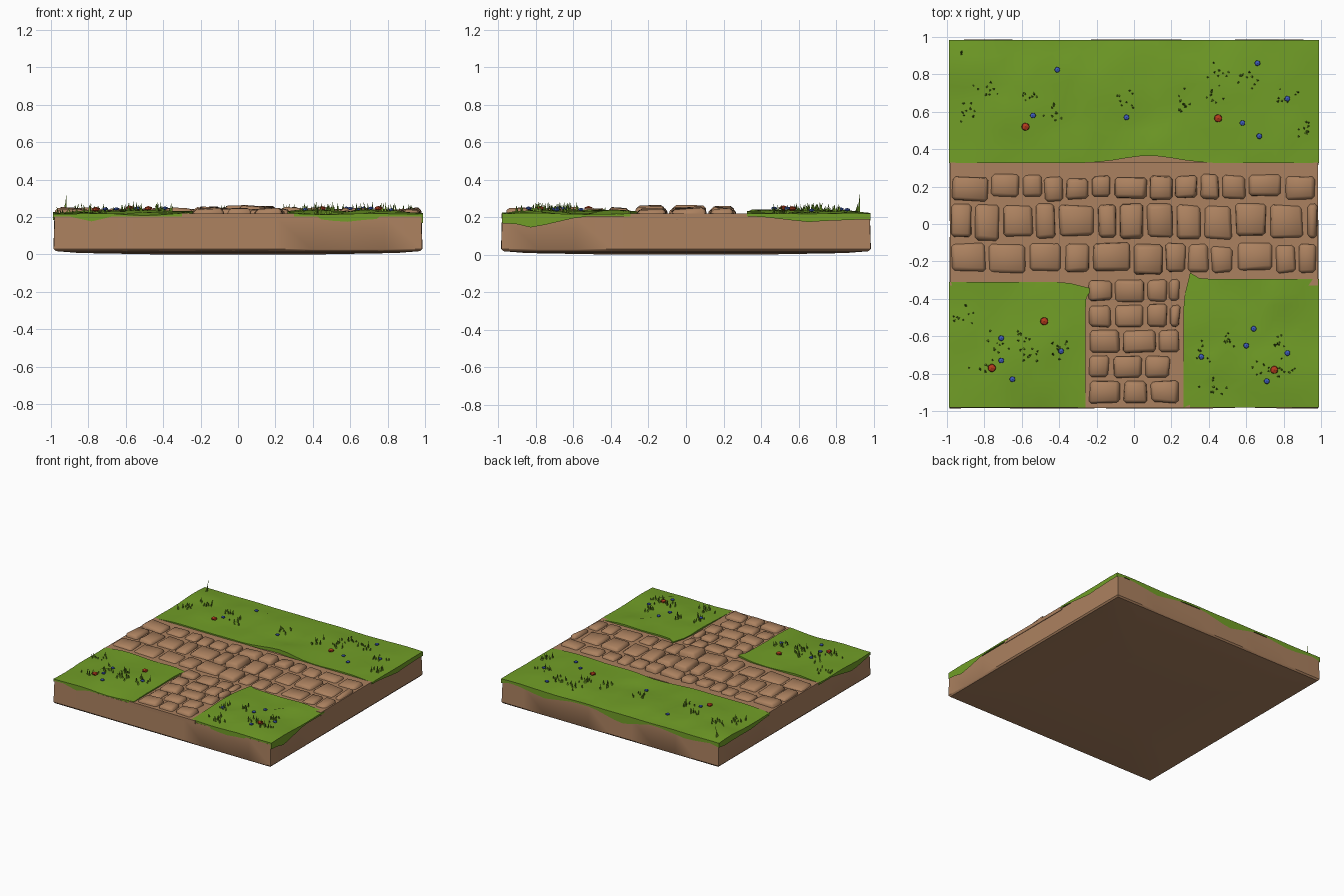
import bpy, bmesh, math, random
from mathutils import Vector, Matrix, noise

if "Cube" in bpy.data.objects:
    bpy.data.objects.remove(bpy.data.objects["Cube"])

random.seed(7)


def material(name, rgb):
    m = bpy.data.materials.new(name)
    m.diffuse_color = (*rgb, 1)
    m.use_nodes = True
    m.node_tree.nodes["Principled BSDF"].inputs["Base Color"].default_value = m.diffuse_color
    return m


DIRT = material("dirt brown", (0.41, 0.22, 0.115))
GRASS = material("grass green", (0.165, 0.34, 0.02))
RED = material("flower red", (0.45, 0.045, 0.012))
BLUE = material("flower blue", (0.05, 0.11, 0.5))


def finish(bm, name, mat, angle=None):
    bmesh.ops.recalc_face_normals(bm, faces=bm.faces[:])
    me = bpy.data.meshes.new(name)
    bm.to_mesh(me)
    bm.free()
    ob = bpy.data.objects.new(name, me)
    bpy.context.collection.objects.link(ob)
    me.materials.append(mat)
    if angle:
        bpy.ops.object.select_all(action='DESELECT')
        ob.select_set(True)
        bpy.context.view_layer.objects.active = ob
        bpy.ops.object.shade_smooth_by_angle(angle=math.radians(angle))
    return ob


def ground(x, y):
    """Gently rolling lawn that sinks toward the tile rim."""
    rim = max(0, max(abs(x), abs(y)) - 0.8) / 0.2
    return 0.231 + 0.014 * noise.noise(Vector((x * 3, y * 3, 4))) - 0.014 * rim


# Dirt block: stacked square rings, closing in a shallow bulge underneath
bm = bmesh.new()
N = 10
rings = []
for half, z in ((0.93, 0.208), (0.98, 0.203), (0.985, 0.03), (0.975, 0.018), (0.85, 0.008), (0.4, 0.0)):
    ring = []
    for k in range(4 * N):
        side, t = divmod(k, N)
        p = Vector((-half + 2 * half * t / N, -half, z))
        p = Matrix.Rotation(side * math.pi / 2, 3, 'Z') @ p
        if 0.02 < z < 0.205:
            w = 0.006 * noise.noise(Vector((p.x * 4, p.y * 4, 0)))
            p.x += w
            p.y += w
        ring.append(bm.verts.new(p))
    rings.append(ring)
for a, b in zip(rings, rings[1:]):
    for k in range(4 * N):
        j = (k + 1) % (4 * N)
        bm.faces.new((a[k], a[j], b[j], b[k]))
bm.faces.new(rings[0])
bm.faces.new(rings[-1])
finish(bm, "dirt_block", DIRT, 40)

# Dirt sills where the path meets the rim
for name, c, s in (("path_bed_long", (0, 0, 0.205), (1.97, 0.66, 0.03)),
                   ("path_bed_short", (0, -0.63, 0.205), (0.6, 0.71, 0.028))):
    bm = bmesh.new()
    bmesh.ops.create_cube(bm, size=1, matrix=Matrix.Translation(c) @ Matrix.Diagonal((*s, 1)))
    finish(bm, name, DIRT)

# Grass hanging over the rim: dips given as (wall, position, depth)
DIPS = [('-y', -0.68, 0.07), ('-y', 0.57, 0.03), ('-y', 0.95, 0.015),
        ('+x', -0.82, 0.06), ('+x', 0.65, 0.03), ('+x', 0.95, 0.02),
        ('+y', -0.7, 0.03), ('+y', -0.1, 0.06), ('+y', 0.6, 0.04),
        ('-x', -0.75, 0.05), ('-x', 0.6, 0.03), ('-x', 0.9, 0.03)]


def hem(p):
    walls = {'-y': (-p.y, p.x), '+y': (p.y, p.x), '+x': (p.x, p.y), '-x': (-p.x, p.y)}
    z = 0.203
    for wall, pos, depth in DIPS:
        out, along = walls[wall]
        if out > 0.97:
            z -= depth * max(0, 1 - abs(along - pos) / 0.26)
    return z


def lawn(name, x0, x1, y0, y1, corner=None, wavy=False):
    nx, ny = round((x1 - x0) / 0.08), round((y1 - y0) / 0.08)
    bm = bmesh.new()
    grid = {}
    for i in range(nx + 1):
        for j in range(ny + 1):
            x, y = x0 + (x1 - x0) * i / nx, y0 + (y1 - y0) * j / ny
            inner = 0 < i < nx and 0 < j < ny
            if inner:
                x += random.uniform(-0.02, 0.02)
                y += random.uniform(-0.02, 0.02)
            if corner:    # round the corner facing the crossing
                r = 0.12
                a, b = r - abs(x - corner[0]), r - abs(y - corner[1])
                if a > 0 and b > 0:
                    k = 1 - max(a, b) / math.hypot(a, b)
                    x += math.copysign(a * k, x - corner[0])
                    y += math.copysign(b * k, y - corner[1])
            if wavy and j == 0:
                y += 0.04 * math.exp(-((x - 0.08) / 0.2) ** 2)
            z = ground(x, y) + random.uniform(-0.007, 0.007) * inner
            grid[i, j] = bm.verts.new((x, y, z))
    for i in range(nx):
        for j in range(ny):
            bm.faces.new((grid[i, j], grid[i + 1, j], grid[i + 1, j + 1], grid[i, j + 1]))
    edges = [e for e in bm.edges if e.is_boundary]
    for v in (g for g in bmesh.ops.extrude_edge_only(bm, edges=edges)['geom']
              if isinstance(g, bmesh.types.BMVert)):
        v.co.z = hem(v.co)
    finish(bm, name, GRASS, 35)


R = 0.99
lawn("lawn_back", -R, R, 0.325, 0.985, wavy=True)
lawn("lawn_front_left", -R, -0.26, -R + 0.01, -0.31, (-0.26, -0.31))
lawn("lawn_front_right", 0.265, R, -R + 0.01, -0.295, (0.265, -0.295))


# Paving stones: bevelled blocks, tilted and slightly skewed
def stone(bm, cx, cy, w, d, top):
    tmp = bmesh.ops.create_cube(bm, size=1)['verts']
    tilt = Matrix.Rotation(random.uniform(-.09, .09), 4, 'X') @ Matrix.Rotation(random.uniform(-.09, .09), 4, 'Y')
    for v in tmp:
        shrink = 0.86 if v.co.z > 0 else 1
        p = Vector((v.co.x * w * shrink, v.co.y * d * shrink, (top - 0.18) * v.co.z))
        p += Vector((random.uniform(-.008, .008), random.uniform(-.008, .008), 0))
        v.co = tilt @ p + Vector((cx, cy, (top + 0.18) / 2))
        v.co.x = max(-0.99, min(0.99, v.co.x))
        v.co.y = max(-0.985, v.co.y)


bm = bmesh.new()
for cy, depth in ((0.195, 0.14), (0.015, 0.2), (-0.185, 0.17)):
    x = -0.985
    while x < 0.93:
        w = min(random.uniform(0.11, 0.22), 0.985 - x)
        mid = x + w / 2
        stone(bm, mid, cy + random.uniform(-.01, .01), w - 0.01, depth * random.uniform(.88, 1.03),
              0.236 + 0.016 * math.exp(-(mid / 0.2) ** 2) + random.uniform(0, 0.012))
        x += w
for k in range(5):
    x, cy = -0.25, -0.355 - 0.136 * k
    while x < 0.2:
        w = min(random.uniform(0.11, 0.2), 0.25 - x)
        stone(bm, x + w / 2, cy, w - 0.01, 0.125, 0.236 + random.uniform(0, 0.012))
        x += w
bmesh.ops.bevel(bm, geom=bm.edges[:], offset=0.014, segments=1, affect='EDGES')
finish(bm, "paving_stones", DIRT, 50)

# Grass tufts: clusters of thin three-sided blades
TUFTS = [(-.55, .68), (-.4, .58), (-.05, .66), (.25, .66), (.45, .8), (.6, .77), (.43, .68), (.82, .67),
         (-.9, .6), (-.76, .72), (-.72, -.65), (-.6, -.6), (-.8, -.76), (-.4, -.68), (-.55, -.72),
         (.37, -.69), (.5, -.6), (.7, -.76), (.8, -.8), (.43, -.89), (.76, -.64), (-.9, -.5), (.92, .5)]
bm = bmesh.new()


def blade(x, y, h):
    z = ground(x, y) - 0.008
    turn = random.uniform(0, 6.28)
    base = [bm.verts.new((x + 0.008 * math.cos(turn + a), y + 0.008 * math.sin(turn + a), z))
            for a in (0, 2.1, 4.2)]
    tip = bm.verts.new((x + random.uniform(-.012, .012), y + random.uniform(-.012, .012), z + h))
    for k in range(3):
        bm.faces.new((base[k], base[(k + 1) % 3], tip))


for tx, ty in TUFTS:
    for _ in range(9):
        blade(tx + random.gauss(0, .035), ty + random.gauss(0, .03), random.uniform(.025, .058))
for h in (0.1, 0.06, 0.05):
    blade(-0.93 + random.uniform(-.01, .01), 0.91 + random.uniform(-.01, .01), h)
finish(bm, "grass_tufts", GRASS)


# Flowers: small flattened blobs resting on the grass
def flowers(name, mat, spots, r):
    bm = bmesh.new()
    for x, y in spots:
        bmesh.ops.create_icosphere(bm, subdivisions=1, radius=r, matrix=Matrix.Translation(
            (x, y, ground(x, y) + 0.013)) @ Matrix.Diagonal((1, 1, 0.55, 1)))
    finish(bm, name, mat)


flowers("red_flowers", RED, [(-.58, .52), (.45, .565), (-.48, -.52), (-.76, -.77), (.75, -.78)], 0.024)
flowers("blue_flowers", BLUE, [(-.41, .825), (.66, .86), (.82, .67), (-.04, .57), (.58, .54), (.67, .47),
                               (-.54, .58), (-.71, -.61), (-.71, -.73), (-.65, -.83), (-.39, -.68), (.36, -.71),
                               (.6, -.65), (.64, -.56), (.82, -.69), (.71, -.84)], 0.017)
